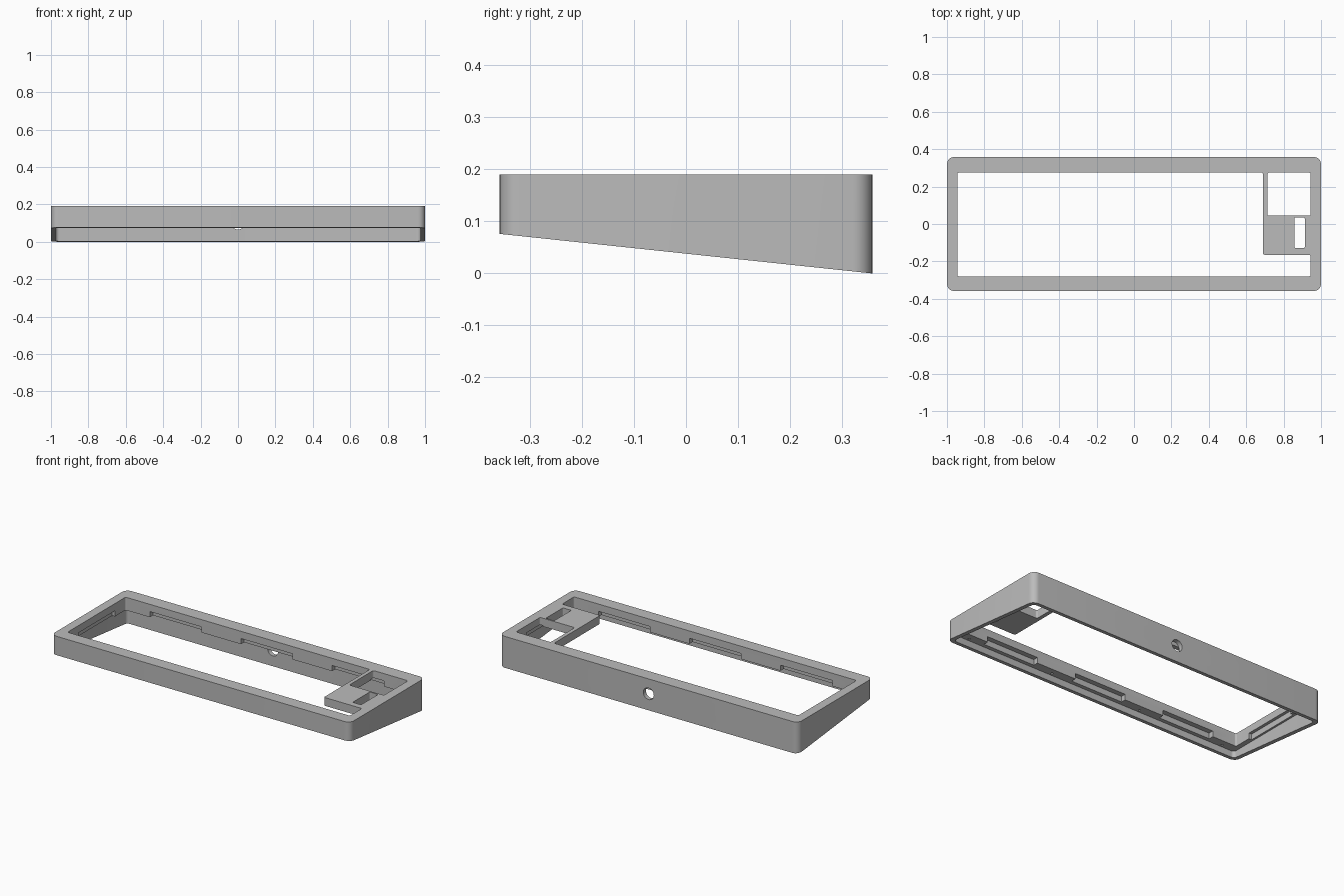
import bpy, bmesh, math
from mathutils import Matrix, Vector

if "Cube" in bpy.data.objects:
    bpy.data.objects.remove(bpy.data.objects["Cube"], do_unlink=True)

HALF_DEPTH, TOP, WALL = 0.358, 0.19, 0.025
RIM_BOTTOM = 0.112      # underside of the thick rim
PLATE_BOTTOM = 0.14     # underside of the thin control panel
FRONT_BOTTOM = 0.076    # raised front edge of the sloping base
IN_X, IN_FRONT, IN_BACK = 0.945, -0.28, 0.275

grey = bpy.data.materials.new("case_grey")
grey.use_nodes = True
colour = (0.5, 0.5, 0.5, 1)
grey.diffuse_color = colour
grey.node_tree.nodes["Principled BSDF"].inputs["Base Color"].default_value = colour


def make_object(name, bm):
    bmesh.ops.recalc_face_normals(bm, faces=bm.faces)
    mesh = bpy.data.meshes.new(name)
    bm.to_mesh(mesh)
    bm.free()
    mesh.materials.append(grey)
    obj = bpy.data.objects.new(name, mesh)
    bpy.context.collection.objects.link(obj)
    return obj


def rounded(points, radius, steps=8):
    """Replace each corner of an outline by a tangent arc (right angles)."""
    out = []
    for i, p in enumerate(points):
        p = Vector(p)
        a = (Vector(points[i - 1]) - p).normalized() * radius
        b = (Vector(points[(i + 1) % len(points)]) - p).normalized() * radius
        for k in range(steps + 1):
            t = k / steps * math.pi / 2
            out.append(p + a * (1 - math.sin(t)) + b * (1 - math.cos(t)))
    return out


def prism(name, points, z0, z1, radius=0.0):
    bm = bmesh.new()
    outline = rounded(points, radius) if radius else points
    face = bm.faces.new([bm.verts.new((p[0], p[1], z0)) for p in outline])
    top = bmesh.ops.extrude_face_region(bm, geom=[face])["geom"]
    bmesh.ops.translate(bm, vec=(0, 0, z1 - z0),
                        verts=[v for v in top if isinstance(v, bmesh.types.BMVert)])
    return make_object(name, bm)


def rect(x0, x1, y0, y1):
    return [(x0, y0), (x1, y0), (x1, y1), (x0, y1)]


def cylinder(name, centre, radius, depth, rotation=Matrix(), segments=32):
    bm = bmesh.new()
    bmesh.ops.create_cone(bm, cap_ends=True, segments=segments, radius1=radius,
                          radius2=radius, depth=depth,
                          matrix=Matrix.Translation(centre) @ rotation)
    return make_object(name, bm)


# Outer body, with its base sheared into a slope from front to back
case = prism("keyboard_case", rect(-1, 1, -HALF_DEPTH, HALF_DEPTH), 0, TOP, 0.038)
for v in case.data.vertices:
    if v.co.z < TOP / 2:
        v.co.z = FRONT_BOTTOM * (HALF_DEPTH - v.co.y) / (2 * HALF_DEPTH)

cutters = []

# Hollow underside inside the thin walls
cx, cy = 1 - WALL, HALF_DEPTH - WALL
cutters.append(prism("cavity_cutter", rect(-cx, cx, -cy, cy), -0.1, RIM_BOTTOM, 0.02))

# Main opening: full rectangle below, notched around the control panel above
cutters.append(prism("lower_opening_cutter", rect(-IN_X, IN_X, IN_FRONT, IN_BACK),
                     -0.1, PLATE_BOTTOM, 0.01))
panel_x, panel_y = 0.69, -0.165
key_outline = [(-IN_X, IN_FRONT), (IN_X, IN_FRONT), (IN_X, panel_y),
               (panel_x, panel_y), (panel_x, IN_BACK), (-IN_X, IN_BACK)]
cutters.append(prism("key_opening_cutter", key_outline, PLATE_BOTTOM - 0.01, 0.3, 0.01))

# Square window and narrow slot in the control panel
cutters.append(prism("window_cutter", rect(0.713, IN_X, 0.045, IN_BACK), 0.1, 0.3, 0.01))
cutters.append(prism("slot_cutter", rect(0.857, 0.913, -0.128, 0.035), 0.1, 0.3, 0.006))

# Gasket recesses in the underside of the rim
NOTCH_TOP, REACH, HALF = 0.146, 0.03, 0.173
for x in (-0.61, 0, 0.61):
    for y0, y1 in ((IN_FRONT - REACH, IN_FRONT + 0.02), (IN_BACK - 0.02, IN_BACK + REACH)):
        cutters.append(prism("recess_cutter", rect(x - HALF, x + HALF, y0, y1),
                             0.1, NOTCH_TOP))
for side in (-1, 1):
    x0, x1 = sorted((side * (IN_X - 0.02), side * (IN_X + 0.018)))
    cutters.append(prism("side_recess_cutter", rect(x0, x1, -HALF, HALF), 0.1, NOTCH_TOP))

# Screw holes between the recesses
for x in (-0.88, -0.305, 0.305, 0.88):
    for y in (-0.318, 0.316):
        cutters.append(cylinder("screw_cutter", (x, y, RIM_BOTTOM), 0.007, 0.06, segments=12))

# Cable hole through the back wall
cutters.append(cylinder("cable_cutter", (0, cy + 0.05, 0.1), 0.035, 0.102,
                        Matrix.Rotation(math.pi / 2, 4, "X")))

for cutter in cutters:
    mod = case.modifiers.new(cutter.name, "BOOLEAN")
    mod.operation, mod.solver, mod.object = "DIFFERENCE", "EXACT", cutter
    cutter.hide_render = True

# Bake the cuts and drop the cutters
graph = bpy.context.evaluated_depsgraph_get()
mesh = bpy.data.meshes.new_from_object(case.evaluated_get(graph))
case.modifiers.clear()
case.data = mesh
mesh.materials.clear()
mesh.materials.append(grey)
for p in mesh.polygons:
    p.material_index = 0
for cutter in cutters:
    bpy.data.objects.remove(cutter, do_unlink=True)

bpy.ops.object.select_all(action="DESELECT")
case.select_set(True)
bpy.context.view_layer.objects.active = case
bpy.ops.object.shade_smooth_by_angle(angle=math.radians(30))
